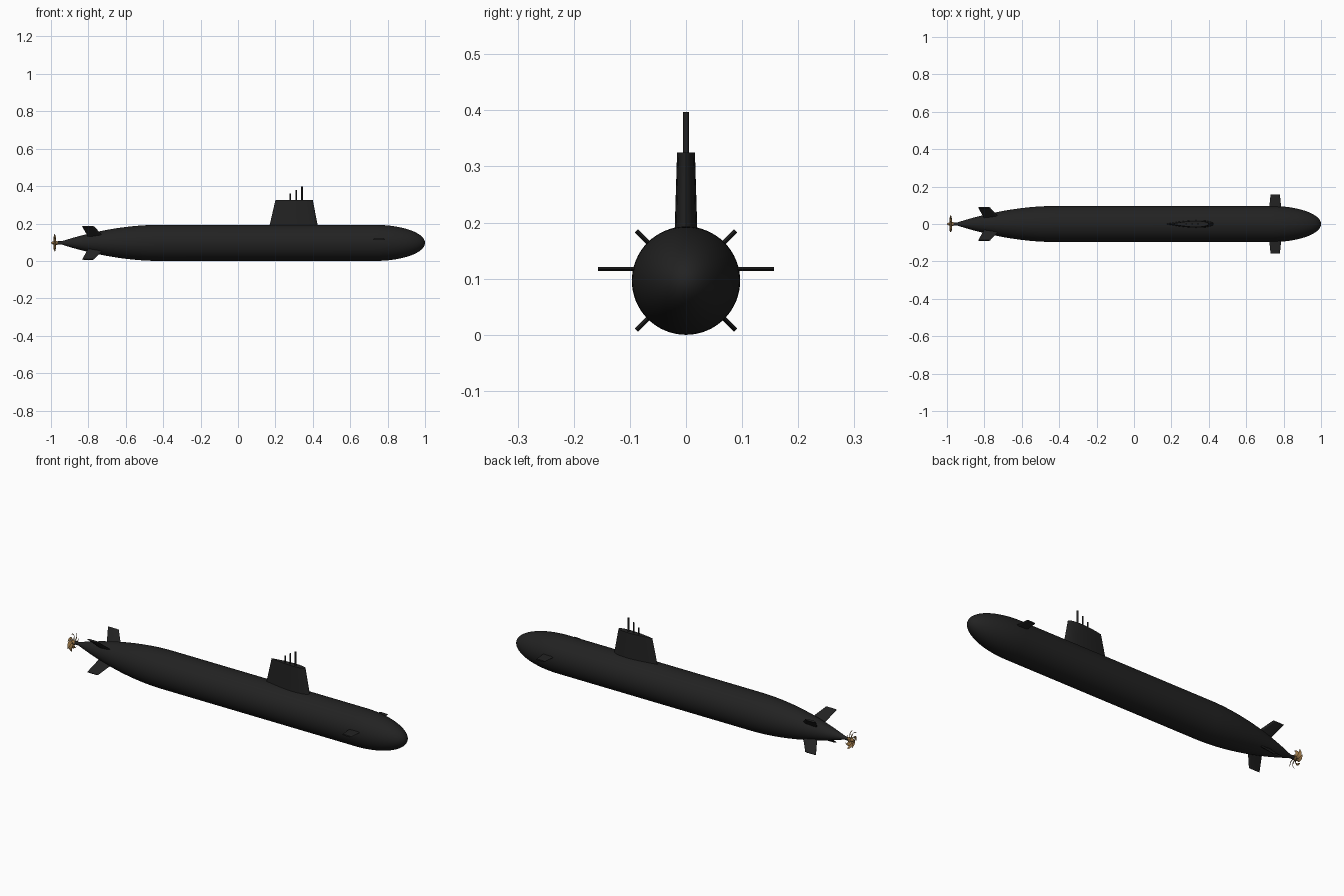
import bpy, bmesh, math
from mathutils import Matrix, Vector

if "Cube" in bpy.data.objects:
    bpy.data.objects.remove(bpy.data.objects["Cube"])

R = 0.0965  # hull radius, also height of the hull axis


def material(name, rgb):
    m = bpy.data.materials.new(name)
    m.use_nodes = True
    m.diffuse_color = (*rgb, 1)
    m.node_tree.nodes["Principled BSDF"].inputs["Base Color"].default_value = (*rgb, 1)
    return m


black = material("matte black", (0.016, 0.016, 0.016))
bronze = material("bronze", (0.30, 0.17, 0.06))


def finish(name, bm, mat, angle=35):
    bmesh.ops.recalc_face_normals(bm, faces=bm.faces)
    mesh = bpy.data.meshes.new(name)
    bm.to_mesh(mesh)
    bm.free()
    mesh.materials.append(mat)
    ob = bpy.data.objects.new(name, mesh)
    bpy.context.collection.objects.link(ob)
    bpy.ops.object.select_all(action="DESELECT")
    ob.select_set(True)
    bpy.context.view_layer.objects.active = ob
    bpy.ops.object.shade_smooth_by_angle(angle=math.radians(angle))
    return ob


def loft(bm, rings):
    """Skin a list of equal-length rings of points and cap both ends."""
    rows = [[bm.verts.new(p) for p in ring] for ring in rings]
    n = len(rows[0])
    for a, b in zip(rows, rows[1:]):
        for i in range(n):
            j = (i + 1) % n
            bm.faces.new((a[i], a[j], b[j], b[i]))
    bm.faces.new(rows[0])
    bm.faces.new(rows[-1])


def circle_x(x, r, n=64):
    return [(x, r * math.cos(math.tau * i / n), R + r * math.sin(math.tau * i / n)) for i in range(n)]


def foil(front, back, half, n=24):
    """Teardrop outline: round nose at front, sharp tail at back."""
    pts = []
    for i in range(n):
        a = math.tau * i / n
        t = (1 - math.cos(a)) / 2
        w = 2.6 * math.sqrt(t) * (1 - t) * half
        pts.append((front + (back - front) * t, w if a <= math.pi else -w))
    return pts


# Hull: tapering tail, straight middle, elliptical bow
tail = [(-0.42 - 0.55 * t, R * max(1 - t ** 1.9, 0.09)) for t in (1 - i / 20 for i in range(21))]
bow = [(0.73 + 0.27 * math.sin(a), R * math.cos(a)) for a in (math.radians(89.5) * i / 24 for i in range(25))]
bm = bmesh.new()
loft(bm, [circle_x(x, r) for x, r in tail + bow])
finish("hull", bm, black)

# Sail
bm = bmesh.new()
loft(bm, [[(x, y, z) for x, y in foil(f, b, w)]
          for f, b, w, z in ((0.43, 0.165, 0.021, 0.17), (0.425, 0.17, 0.02, 0.195), (0.40, 0.20, 0.016, 0.325))])
finish("sail", bm, black)

# Masts
for name, x, top, r in (("rear_mast", 0.28, 0.36, 0.004), ("middle_mast", 0.311, 0.38, 0.004), ("front_mast", 0.342, 0.397, 0.005)):
    bm = bmesh.new()
    bmesh.ops.create_cone(bm, cap_ends=True, segments=16, radius1=r, radius2=r, depth=top - 0.3,
                          matrix=Matrix.Translation((x, 0, (top + 0.3) / 2)))
    finish(name, bm, black)


def fin(name, root, tip, r0, r1, half, angle, height):
    """Tapered plane running outward from the hull axis at an angle about x."""
    turn = Matrix.Translation((0, 0, height)) @ Matrix.Rotation(angle, 4, "X")
    bm = bmesh.new()
    rings = []
    for (front, back), r in ((root, r0), (tip, r1)):
        c = front - back
        shape = [(front, 0), (front - c * 0.15, half), (back + c * 0.2, half), (back, 0.3 * half),
                 (back, -0.3 * half), (back + c * 0.2, -half), (front - c * 0.15, -half)]
        rings.append([turn @ Vector((x, r, w)) for x, w in shape])
    loft(bm, rings)
    finish(name, bm, black, 20)


# Bow planes and X-shaped stern fins
for side, a in (("left", math.pi), ("right", 0)):
    fin(side + "_bow_plane", (0.79, 0.72), (0.78, 0.73), 0.06, 0.157, 0.0035, a, 0.117)
for name, deg in (("upper_left", 45), ("upper_right", 135), ("lower_right", 225), ("lower_left", 315)):
    fin(name + "_stern_fin", (-0.705, -0.795), (-0.77, -0.833), 0.03, 0.125, 0.004, math.radians(deg), R)

# Propeller hub
bm = bmesh.new()
loft(bm, [circle_x(x, r, 24) for x, r in ((-0.965, 0.0105), (-0.982, 0.0095), (-0.992, 0.007), (-1.0, 0.001))])
finish("propeller_hub", bm, bronze)

# Seven swept, twisted propeller blades
bm = bmesh.new()
for k in range(7):
    rings = []
    for i in range(9):
        t = i / 8
        r = 0.006 + 0.042 * t
        skew = math.tau * k / 7 + 0.9 * t ** 2
        chord = 0.010 * math.sqrt(max(1 - (2 * t - 0.85) ** 2 / 1.4, 0.02))
        pitch = math.radians(35 + 25 * t)
        ring = []
        for u, w in ((-1, 0), (0, 0.0012), (1, 0), (0, -0.0012)):
            x = -0.98 + u * chord * math.cos(pitch) - w * math.sin(pitch)
            a = skew + (u * chord * math.sin(pitch) + w * math.cos(pitch)) / max(r, 0.012)
            ring.append((x, r * math.cos(a), R + r * math.sin(a)))
        rings.append(ring)
    loft(bm, rings)
finish("propeller_blades", bm, bronze, 60)
